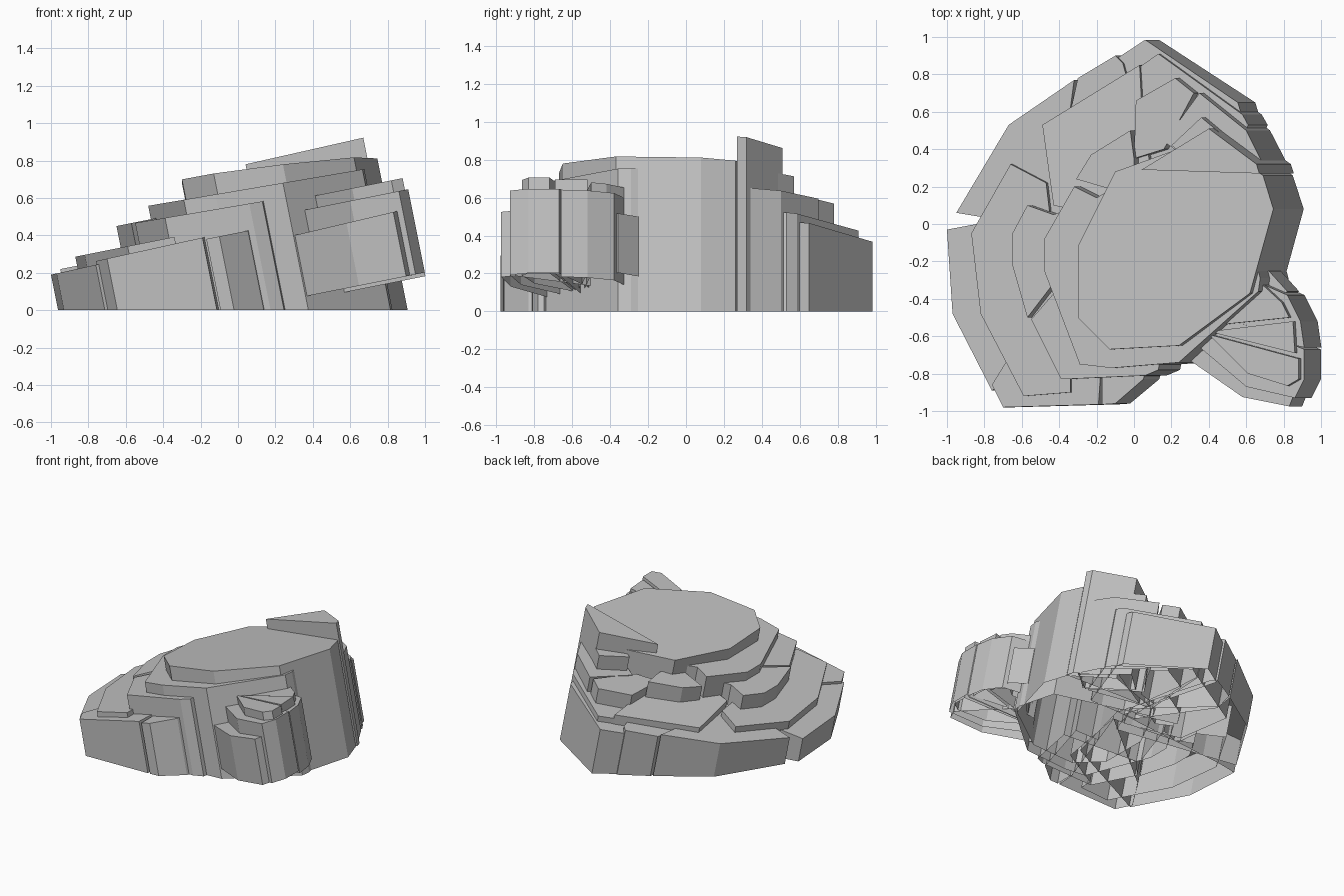
import bpy
import bmesh

cube = bpy.data.objects.get("Cube")
if cube:
    bpy.data.objects.remove(cube)

stone = bpy.data.materials.new("grey stone")
stone.use_nodes = True
GREY = (0.53, 0.53, 0.53, 1)
stone.diffuse_color = GREY
stone.node_tree.nodes["Principled BSDF"].inputs["Base Color"].default_value = GREY

LEAN = 0.2  # the strata lean towards -x as they rise


def slab(name, outline, height, rise=0.2, fall=0.0, base=None):
    """Leaning open-bottomed prism whose top is height + rise*x + fall*y.
    It stands on the ground, or ends in a tilted rim starting at base."""
    bm = bmesh.new()
    top, bottom = [], []
    for x, y in outline:
        z = height + rise * x + fall * y
        low = 0 if base is None else base + 0.2 * x
        top.append(bm.verts.new((x, y, z)))
        bottom.append(bm.verts.new((x + LEAN * (z - low), y, low)))
    cap = bm.faces.new(top)
    for i in range(len(top)):
        j = (i + 1) % len(top)
        bm.faces.new((top[i], bottom[i], bottom[j], top[j]))
    cap.normal_update()
    if cap.normal.z < 0:
        bmesh.ops.reverse_faces(bm, faces=bm.faces)
    mesh = bpy.data.meshes.new(name)
    bm.to_mesh(mesh)
    bm.free()
    mesh.materials.append(stone)
    bpy.context.collection.objects.link(bpy.data.objects.new(name, mesh))


# Main summit block and the raised wedge behind it
slab("summit", [(.745, .08), (.69, .26), (.4, .46), (-.1, .28), (-.3, -.12), (-.3, -.5),
                (-.13, -.67), (.24, -.65), (.62, -.37)], .715, .135, -.05)
slab("summit_wedge", [(.04, .29), (.67, .27), (.655, .32), (.4, .51)], .771, .226)

# Terraces stepping down to the right and front
slab("upper_terrace", [(-.48, -.08), (-.48, -.25), (-.29, -.75), (-.12, -.77), (.24, -.74),
                       (.665, -.36), (.675, -.29), (.6, 0), (-.1, .2), (-.2, .14), (-.32, .2)], .64, .17)
slab("front_middle_terrace", [(-.55, -.51), (-.39, -.83), (.06, -.81), (.13, -.78),
                              (.2, -.4), (-.42, -.36)], .56, .17)
slab("side_middle_terrace", [(-.65, -.05), (-.65, -.22), (-.57, -.5), (-.44, -.33),
                             (-.3, .1), (-.43, .05), (-.57, .1)], .58)
slab("lower_terrace", [(-.87, -.05), (-.82, -.48), (-.59, -.92), (-.34, -.9), (-.34, -.8),
                       (0, -.6), (.1, 0), (-.45, .05), (-.47, .22), (-.66, .32)], .46)
slab("side_shelf", [(-1, -.03), (-.97, -.48), (-.76, -.89), (0, -.5), (.15, .1), (-.84, 0)], .41, .22)
slab("front_shelf", [(-.76, -.86), (-.7, -.98), (-.19, -.965), (-.18, -.82), (.1, 0), (-.6, -.6)], .43, .22)
slab("front_corner_shelf", [(-.17, -.965), (-.1, -.96), (.05, -.83), (.2, -.3), (0, -.3), (-.17, -.8)], .415)

# Terraces stepping down to the back
slab("back_side_shelf", [(-.95, .06), (-.67, .53), (-.32, .77), (-.34, .62), (.1, .2), (0, -.1)], .41)
slab("back_middle_shelf", [(-.34, .6), (-.3, .78), (-.1, .9), (-.06, .86), (.15, .1), (0, .1)], .39)
slab("back_block", [(-.1, .88), (.06, .985), (.555, .65), (.57, .6), (.4, .1), (.1, .1)], .355)
slab("back_block_step", [(.03, .84), (.13, .91), (.58, .585), (.61, .53), (.5, .2), (0, .3)], .4)
slab("back_lower_terrace", [(-.49, .53), (.03, .85), (.04, .65), (.1, .2), (0, 0), (-.43, .1),
                            (-.45, .24)], .48, .2, -.055)
slab("back_upper_terrace", [(-.31, .24), (-.23, .37), (-.02, .5), (0, .35), (0, .15)], .585)
slab("back_notch_terrace", [(.01, .66), (.22, .78), (.32, .7), (.16, .4), (0, .35)], .525)
slab("back_corner_terrace", [(.16, .44), (.35, .7), (.6, .5), (.68, .34), (.5, .2)], .535, .17)
slab("back_corner_step", [(.2, .42), (.36, .57), (.64, .335), (.5, .2)], .655, .16)

# Small boulder leaning on the front corner
slab("boulder_front", [(.285, -.72), (.58, -.925), (.83, -.975), (.86, -.9), (.6, -.5), (.45, -.5)],
     .33, .235, base=.015)
slab("boulder_middle", [(.34, -.65), (.6, -.87), (.86, -.93), (.91, -.83), (.91, -.67),
                        (.86, -.65), (.5, -.5)], .465, base=.02)
slab("boulder_back", [(.91, -.66), (.89, -.52), (.82, -.38), (.66, -.31), (.45, -.55)], .46, base=.0)
slab("boulder_cap", [(.4, -.59), (.61, -.8), (.82, -.865), (.88, -.83), (.88, -.72)], .53, base=.025)
slab("boulder_cap_middle", [(.4, -.575), (.86, -.69), (.85, -.52)], .525, base=.025)
slab("boulder_cap_back", [(.44, -.54), (.83, -.5), (.79, -.42), (.65, -.29)], .515, base=.025)
slab("boulder_side_plate", [(.66, -.25), (.72, -.25), (.82, -.36), (.7, -.45), (.55, -.4)], .37, .18, base=.04)
